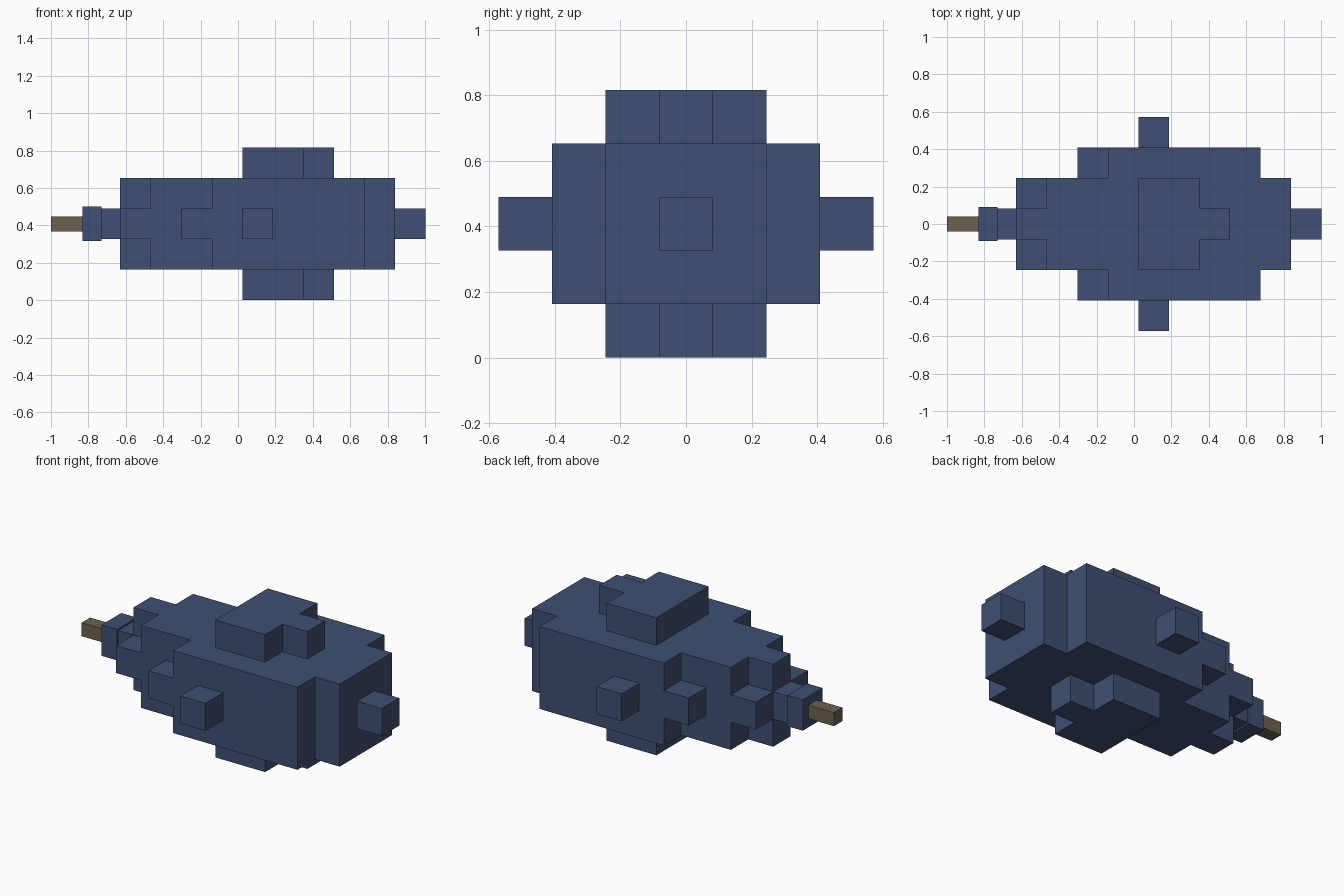
import bpy, bmesh
from mathutils import Vector

if "Cube" in bpy.data.objects:
    bpy.data.objects.remove(bpy.data.objects["Cube"])

U = 0.1633                              # edge of one block
ORIGIN = Vector((-0.63, 0.0, 2.5 * U))  # nose end of the hull, on its axis


def material(name, rgb):
    m = bpy.data.materials.new(name)
    m.diffuse_color = (*rgb, 1.0)
    m.use_nodes = True
    m.node_tree.nodes["Principled BSDF"].inputs["Base Color"].default_value = m.diffuse_color
    return m


def finish(name, bm, mat):
    mesh = bpy.data.meshes.new(name)
    bmesh.ops.recalc_face_normals(bm, faces=bm.faces)
    bm.to_mesh(mesh)
    bm.free()
    mesh.materials.append(mat)
    bpy.context.collection.objects.link(bpy.data.objects.new(name, mesh))


def box(name, x0, x1, half_y, half_z, mat):
    bm = bmesh.new()
    bmesh.ops.create_cube(bm, size=1.0)
    for v in bm.verts:
        v.co = ((x0 + x1) / 2 + v.co.x * (x1 - x0),
                v.co.y * 2 * half_y, ORIGIN.z + v.co.z * 2 * half_z)
    finish(name, bm, mat)


def blocks(xs, ys, zs):
    return {(x, y, z) for x in xs for y in ys for z in zs}


navy = material("navy blue", (0.050, 0.078, 0.168))
brass = material("dull brass", (0.145, 0.122, 0.080))

# Hull layout in block steps, symmetric about the long axis
mid, three, five = (0,), range(-1, 2), range(-2, 3)
cells = blocks((0,), mid, three) | blocks((0,), three, mid)  # cross-shaped nose
cells |= blocks(range(1, 9), three, three)                   # main core
cells |= blocks(range(3, 8), five, three)                    # wide flanks
cells |= blocks((2,), (-2, 2), mid)                          # flank front studs
cells |= blocks((4,), (-3, 3), mid)                          # side studs
cells |= blocks((4, 5), three, (-2, 2)) | blocks((6,), mid, (-2, 2))  # top and bottom turrets
cells |= blocks((9,), mid, mid)                              # tail stud

# Keep only the outer faces of the blocks and merge the flat areas
bm = bmesh.new()
for c in cells:
    for axis in range(3):
        for side in (-1, 1):
            n = list(c)
            n[axis] += side
            if tuple(n) in cells:
                continue
            ring = []
            for a, b in ((-1, -1), (1, -1), (1, 1), (-1, 1)):
                off = Vector((0, 0, 0))
                off[axis] = side * 0.5
                off[(axis + 1) % 3] = a * side * 0.5
                off[(axis + 2) % 3] = b * 0.5
                p = Vector(c) + off + Vector((0.5, 0, 0))
                ring.append(bm.verts.new(ORIGIN + p * U))
            bm.faces.new(ring)
bmesh.ops.remove_doubles(bm, verts=bm.verts, dist=0.001)
bmesh.ops.dissolve_limit(bm, angle_limit=0.02, verts=bm.verts, edges=bm.edges)
finish("hull", bm, navy)

# Nose: neck, collar and tip
box("neck", -0.73, -0.63, U / 2, U / 2, navy)
box("collar", -0.832, -0.73, 0.092, 0.092, navy)
box("tip", -1.0, -0.832, 0.04, 0.04, brass)
